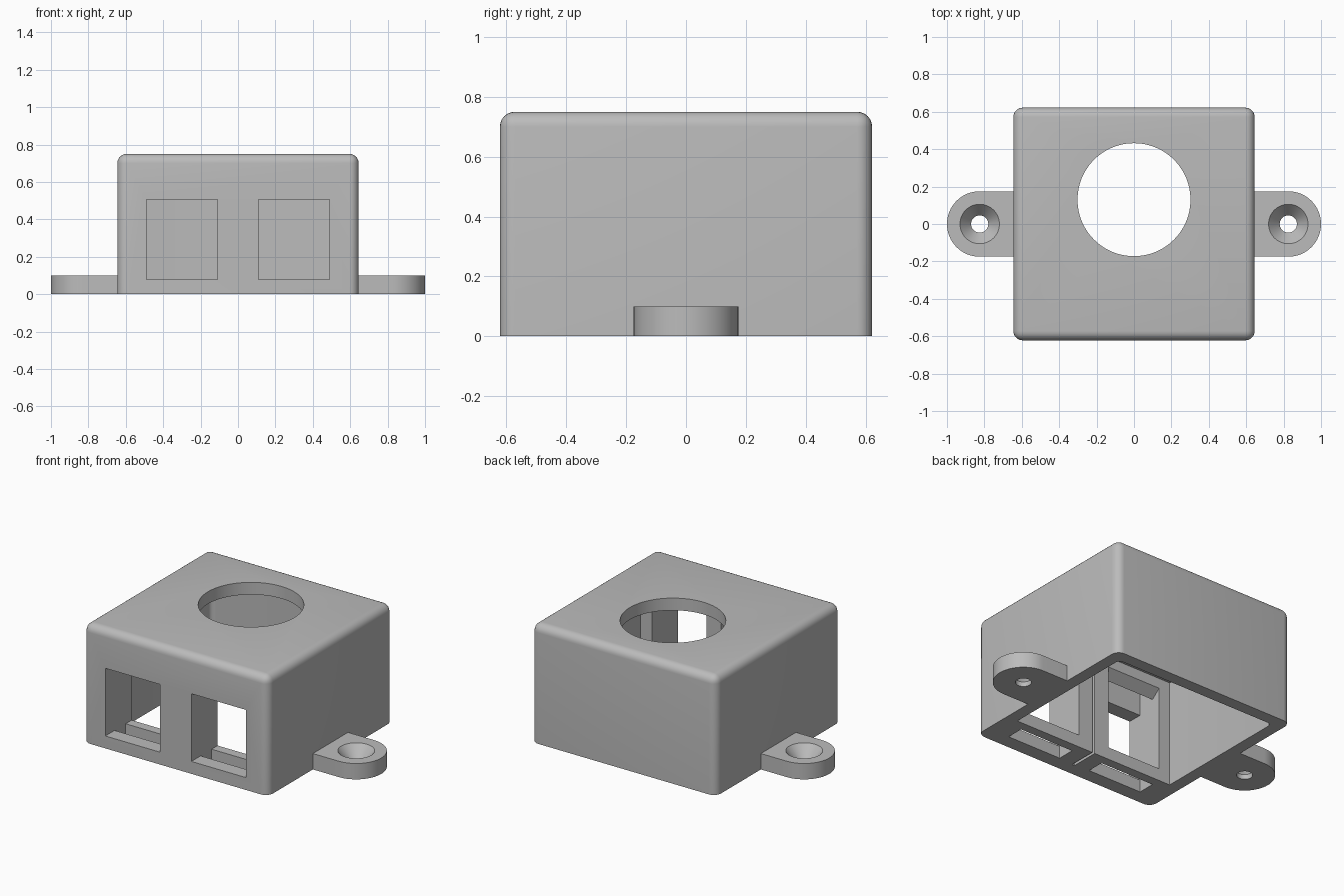
import bpy, bmesh
from math import pi, cos, sin
from mathutils import Matrix, Vector

cube = bpy.data.objects.get("Cube")
if cube:
    bpy.data.objects.remove(cube, do_unlink=True)

GREY = (0.5, 0.5, 0.5, 1)
grey = bpy.data.materials.new("plastic grey")
grey.use_nodes = True
grey.diffuse_color = GREY
grey.node_tree.nodes["Principled BSDF"].inputs["Base Color"].default_value = GREY


def finish(name, bm):
    bmesh.ops.recalc_face_normals(bm, faces=bm.faces[:])
    mesh = bpy.data.meshes.new(name)
    bm.to_mesh(mesh)
    bm.free()
    mesh.materials.append(grey)
    ob = bpy.data.objects.new(name, mesh)
    bpy.context.collection.objects.link(ob)
    return ob


def box(name, lo, hi, round_edges=None, radius=0, segments=6):
    """Box between two corners; edges chosen by round_edges are filleted."""
    lo, hi = Vector(lo), Vector(hi)
    bm = bmesh.new()
    bmesh.ops.create_cube(bm, size=1, matrix=Matrix.Translation((lo + hi) / 2)
                          @ Matrix.Diagonal((*(hi - lo), 1)))
    if round_edges:
        edges = [e for e in bm.edges if round_edges(*e.verts)]
        bmesh.ops.bevel(bm, geom=edges, offset=radius, segments=segments,
                        profile=0.5, affect='EDGES')
    return finish(name, bm)


def cone(name, x, y, z0, z1, r0, r1, sides=64):
    bm = bmesh.new()
    bmesh.ops.create_cone(bm, cap_ends=True, segments=sides, radius1=r0, radius2=r1,
                          depth=z1 - z0, matrix=Matrix.Translation((x, y, (z0 + z1) / 2)))
    return finish(name, bm)


def prism(name, points, direction):
    """Extrude a closed outline along a direction."""
    bm = bmesh.new()
    face = bm.faces.new([bm.verts.new(p) for p in points])
    out = bmesh.ops.extrude_face_region(bm, geom=[face])
    bmesh.ops.translate(bm, vec=direction,
                        verts=[v for v in out["geom"] if isinstance(v, bmesh.types.BMVert)])
    return finish(name, bm)


def select(ob):
    bpy.ops.object.select_all(action='DESELECT')
    ob.select_set(True)
    bpy.context.view_layer.objects.active = ob


def cut(ob, cutter):
    """Subtract the cutter, then discard it."""
    select(ob)
    mod = ob.modifiers.new("cut", 'BOOLEAN')
    mod.operation, mod.solver, mod.object = 'DIFFERENCE', 'EXACT', cutter
    bpy.ops.object.modifier_apply(modifier=mod.name)
    bpy.data.objects.remove(cutter, do_unlink=True)


def smooth(ob):
    select(ob)
    bpy.ops.object.shade_smooth_by_angle(angle=pi / 6)


# Housing: filleted everywhere except around the open base
W, D, H = 0.645, 0.622, 0.75
WALL = 0.077
BACK = -0.36          # rear face of the socket holders
housing = box("housing", (-W, -D, 0), (W, D, H),
              lambda a, b: a.co.z > 0.1 or b.co.z > 0.1, 0.05)

# Main cavity, with rounded rear corners
cut(housing, box("cavity", (WALL - W, BACK, -0.2), (W - WALL, D - WALL, H - WALL),
                 lambda a, b: a.co.y > 0 and b.co.y > 0 and abs(a.co.z - b.co.z) > 0.1, 0.03))

# Cable hole in the top
cut(housing, cone("top_hole", 0, 0.13, 0.6, 0.9, 0.302, 0.302, 96))

# Narrow gap between the two holders
cut(housing, box("holder_gap", (-0.009, -0.54, -0.1), (0.009, BACK + 0.02, H - WALL)))

# Socket holders: window, clip slot open at the base, and sloped upper catch
for x0 in (-0.49, 0.11):
    x1 = x0 + 0.38
    cut(housing, box("window", (x0, -0.8, 0.078), (x1, -0.3, 0.505)))
    cut(housing, box("clip_slot", (x0, -0.53, -0.1), (x1, -0.42, 0.66)))
    slope = [(-0.44, 0.49), (-0.34, 0.49), (-0.34, 0.625), (-0.42, 0.56), (-0.44, 0.56)]
    cut(housing, prism("catch", [(x0, y, z) for y, z in slope], (x1 - x0, 0, 0)))
smooth(housing)

# Mounting tabs with countersunk screw holes
R, TX, TZ = 0.175, 0.825, 0.1
for side, name in ((-1, "right_tab"), (1, "left_tab")):
    arc = [(TX + R * cos(t), R * sin(t)) for t in (pi * (i / 32 - 0.5) for i in range(33))]
    outline = [(0.6, -R)] + arc + [(0.6, R)]
    tab = prism(name, [(side * x, y, 0) for x, y in outline], (0, 0, TZ))
    # Keep the tab out of the cavity
    cut(tab, box("trim", (-0.62, -1, -1), (0.62, 1, 1)))
    cut(tab, cone("screw_hole", side * TX, 0, -0.1, 0.2, 0.046, 0.046, 48))
    cut(tab, cone("countersink", side * TX, 0, 0.03, TZ + 0.01, 0.046, 0.114, 48))
    smooth(tab)
